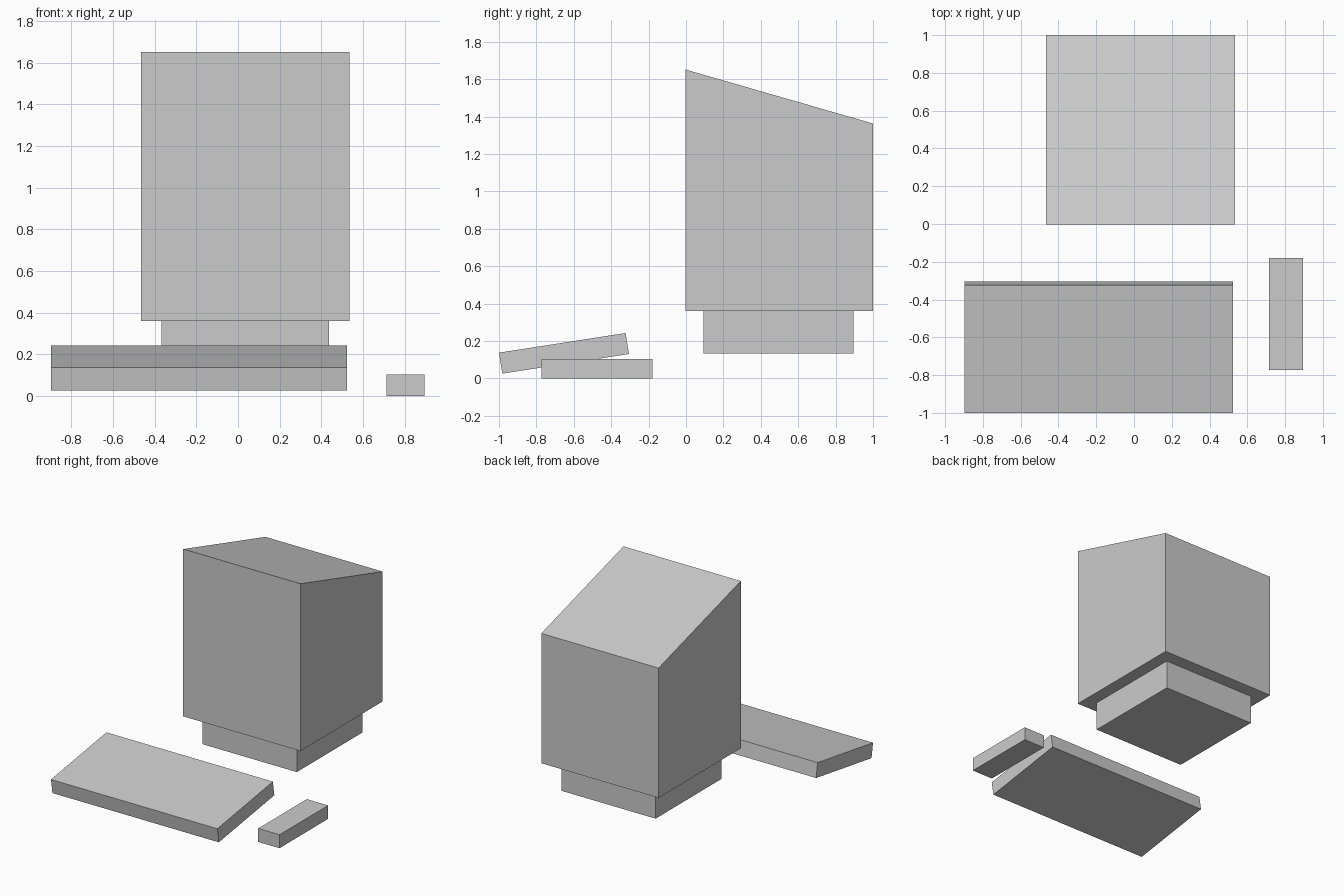
import bpy
import bmesh

if "Cube" in bpy.data.objects:
    bpy.data.objects.remove(bpy.data.objects["Cube"])


def extrude_profile(name, profile, x0, x1):
    """Extrude a side profile of (y, z) points from x0 to x1."""
    bm = bmesh.new()
    face = bm.faces.new([bm.verts.new((x0, y, z)) for y, z in profile])
    ext = bmesh.ops.extrude_face_region(bm, geom=[face])
    moved = [g for g in ext["geom"] if isinstance(g, bmesh.types.BMVert)]
    bmesh.ops.translate(bm, verts=moved, vec=(x1 - x0, 0, 0))
    bmesh.ops.recalc_face_normals(bm, faces=bm.faces)
    mesh = bpy.data.meshes.new(name)
    bm.to_mesh(mesh)
    bm.free()
    obj = bpy.data.objects.new(name, mesh)
    bpy.context.collection.objects.link(obj)
    return obj


def rect(y0, y1, z0, z1):
    return [(y0, z0), (y1, z0), (y1, z1), (y0, z1)]


# Computer case with a top sloping down to the back
extrude_profile("computer_case",
                [(-0.003, 0.36), (1.0, 0.36), (1.0, 1.363), (-0.003, 1.652)],
                -0.466, 0.536)

# Smaller plinth below the case
extrude_profile("case_plinth", rect(0.094, 0.896, 0.134, 0.36), -0.368, 0.437)

# Tilted keyboard slab
extrude_profile("keyboard",
                [(-1.0, 0.138), (-0.982, 0.026), (-0.305, 0.131), (-0.323, 0.243)],
                -0.898, 0.524)

# Mouse block
extrude_profile("mouse", rect(-0.773, -0.18, 0.0, 0.104), 0.714, 0.896)
